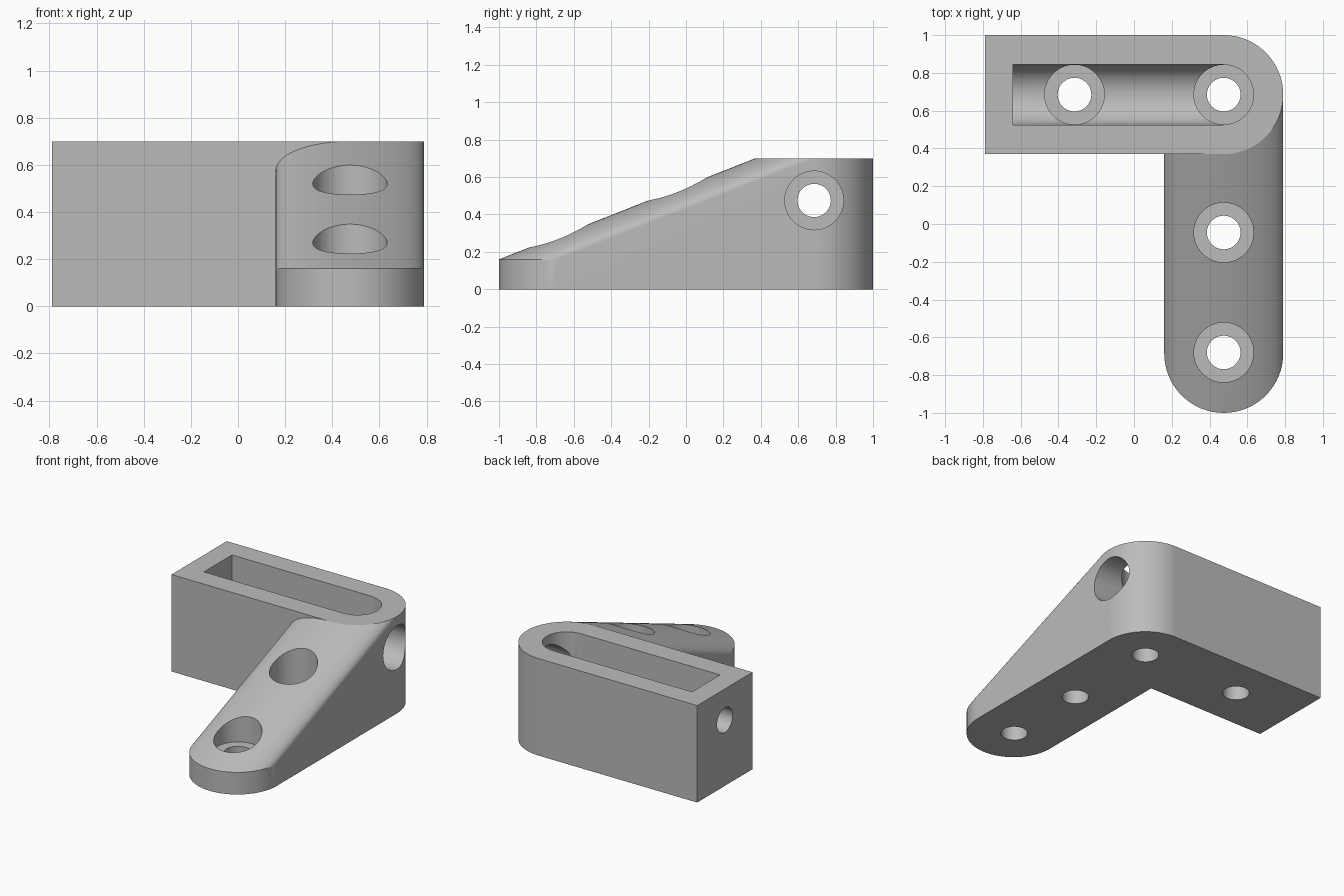
import bpy, bmesh
from math import sin, cos, pi, radians
from mathutils import Vector, Matrix

cube = bpy.data.objects.get("Cube")
if cube:
    bpy.data.objects.remove(cube, do_unlink=True)

CX, CY, R = 0.475, 0.685, 0.315        # corner axis and half width of both arms
LEFT, TOP, NOSE = -0.79, 0.70, 0.16    # end of short arm, full height, nose height
AXIS_Z, FLOOR = 0.475, 0.158           # channel axis height, counterbore floor
BORE, HOLE = 0.158, 0.089              # radii
N = 32                                 # segments per half circle

grey = bpy.data.materials.new("plain grey")
grey.use_nodes = True
colour = (0.5, 0.5, 0.5, 1)
grey.diffuse_color = colour
grey.node_tree.nodes["Principled BSDF"].inputs["Base Color"].default_value = colour


def make_object(name, bm):
    bmesh.ops.recalc_face_normals(bm, faces=bm.faces)
    mesh = bpy.data.meshes.new(name)
    bm.to_mesh(mesh)
    bm.free()
    mesh.materials.append(grey)
    obj = bpy.data.objects.new(name, mesh)
    bpy.context.collection.objects.link(obj)
    return obj


def arc(start, end, steps, cy, z):
    angles = [start + (end - start) * i / steps for i in range(steps + 1)]
    return [Vector((CX + R * cos(a), cy + R * sin(a), z)) for a in angles]


def cylinder(name, radius, start, end):
    start, end = Vector(start), Vector(end)
    axis = end - start
    turn = axis.to_track_quat('Z', 'Y').to_matrix().to_4x4()
    bm = bmesh.new()
    bmesh.ops.create_cone(bm, cap_ends=True, segments=2 * N, radius1=radius,
                          radius2=radius, depth=axis.length,
                          matrix=Matrix.Translation((start + end) / 2) @ turn)
    return make_object(name, bm)


# Bracket body: block with a round corner, and a ramp whose round nose sweeps up the slope
bm = bmesh.new()


def verts(points):
    return [bm.verts.new(p) for p in points]


def strip(lower, upper):
    for i in range(len(lower) - 1):
        bm.faces.new((lower[i], lower[i + 1], upper[i + 1], upper[i]))


wall_y = CY - R
nose_low = verts(arc(pi, 2 * pi, N, -CY, 0))
nose_top = verts(arc(pi, 2 * pi, N, -CY, NOSE))
rim = []
for low, high in zip(arc(pi, 2 * pi, N, -CY, NOSE), arc(pi, 2 * pi, N, CY, TOP)):
    if len(rim) < N // 2:              # this half of the ramp stops at the block's front
        high = low.lerp(high, (wall_y - low.y) / (high.y - low.y))
    rim.append(high)
rim = verts(rim)
back_low = verts(arc(0, pi / 2, N // 2, CY, 0))
back_top = [rim[-1]] + verts(arc(0, pi / 2, N // 2, CY, TOP)[1:])
end_low = verts([(LEFT, CY + R, 0), (LEFT, wall_y, 0)])
end_top = verts([(LEFT, CY + R, TOP), (LEFT, wall_y, TOP)])
inner = bm.verts.new((CX - R, wall_y, 0))

strip(nose_low, nose_top)
strip(nose_top, rim)
strip(back_low, back_top)
strip([back_low[-1]] + end_low, [back_top[-1]] + end_top)
bm.faces.new((nose_low[-1], back_low[0], rim[-1], nose_top[-1]))
bm.faces.new((nose_low[0], nose_top[0], rim[0], inner))
bm.faces.new([end_low[1], inner] + rim[:N // 2 + 1] + [end_top[1]])
bm.faces.new([end_top[1]] + rim[N // 2:] + back_top[1:] + [end_top[0]])
bm.faces.new([end_low[1], inner] + nose_low + back_low + [end_low[0]])
bracket = make_object("angle_bracket", bm)

# Slot cutter: round-bottomed trough open at the top
bm = bmesh.new()
half = 0.16
angles = [pi + pi * i / N for i in range(N + 1)]
outline = [(CY + half * cos(a), AXIS_Z + half * sin(a)) for a in angles]
outline += [(CY + half, 0.9), (CY - half, 0.9)]
face = bm.faces.new(verts([(-0.64, y, z) for y, z in outline]))
new = bmesh.ops.extrude_face_region(bm, geom=[face])["geom"]
bmesh.ops.translate(bm, vec=(CX + 0.64, 0, 0),
                    verts=[v for v in new if isinstance(v, bmesh.types.BMVert)])
cutters = [make_object("slot_cutter", bm)]

# Counterbored screw holes
for x, y in ((-0.315, CY), (CX, CY), (CX, -0.045), (CX, -0.68)):
    cutters.append(cylinder("counterbore_cutter", BORE, (x, y, FLOOR), (x, y, 0.9)))
    cutters.append(cylinder("screw_hole_cutter", HOLE, (x, y, -0.1), (x, y, FLOOR + 0.05)))

# Side channel, wide at the round corner and narrow through the end wall
cutters.append(cylinder("channel_cutter", BORE - 0.001, (0.45, CY, AXIS_Z), (1, CY, AXIS_Z)))
cutters.append(cylinder("end_hole_cutter", HOLE, (-1, CY, AXIS_Z), (-0.5, CY, AXIS_Z)))

# Cut everything out, then shade
bpy.ops.object.select_all(action='DESELECT')
bpy.context.view_layer.objects.active = bracket
bracket.select_set(True)
for cutter in cutters:
    mod = bracket.modifiers.new("cut", 'BOOLEAN')
    mod.operation = 'DIFFERENCE'
    mod.solver = 'EXACT'
    mod.object = cutter
    bpy.ops.object.modifier_apply(modifier=mod.name)
    bpy.data.objects.remove(cutter, do_unlink=True)
bpy.ops.object.shade_smooth_by_angle(angle=radians(18))
weighted = bracket.modifiers.new("even_shading", 'WEIGHTED_NORMAL')
weighted.keep_sharp = True
